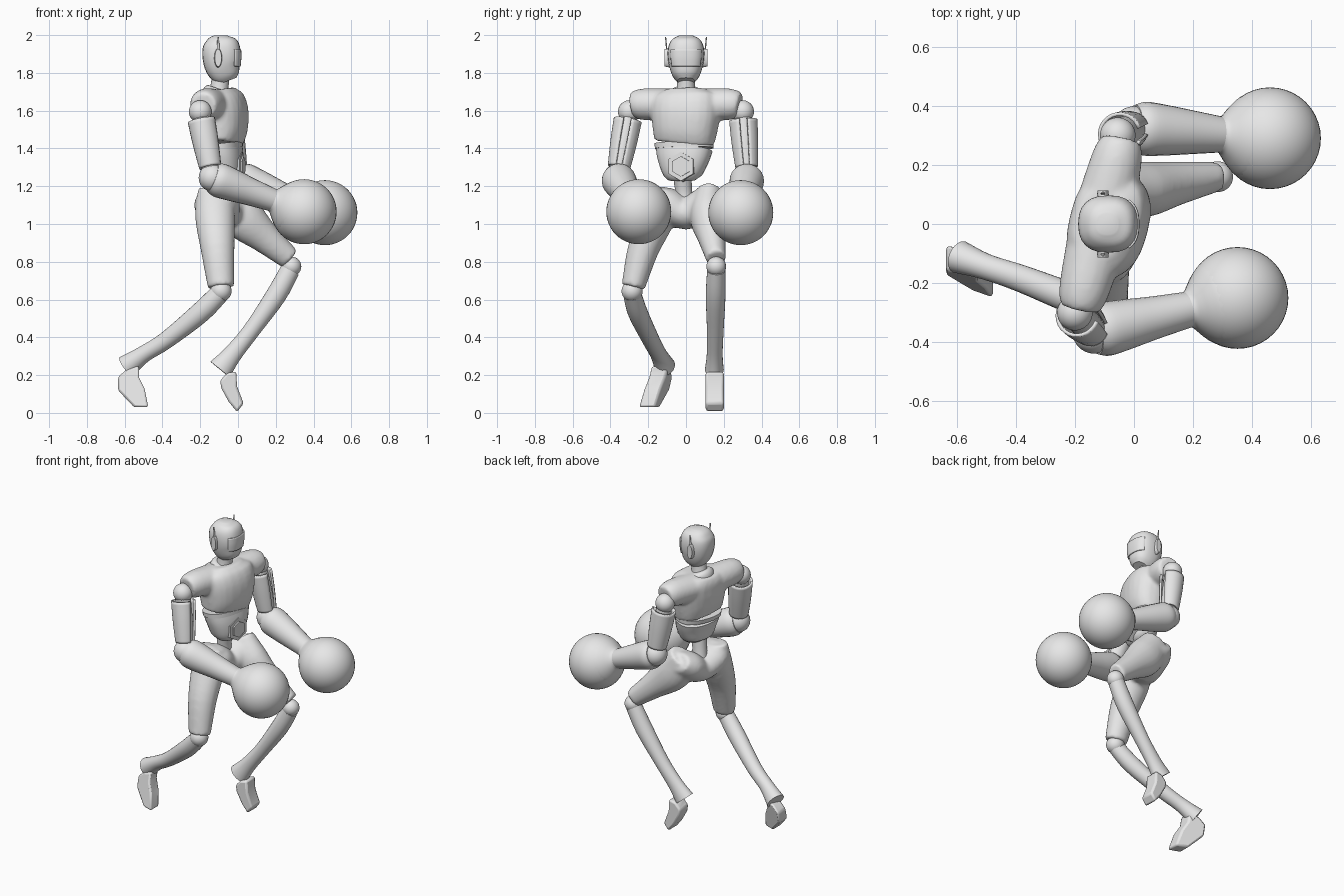
import bpy, bmesh, math
from mathutils import Vector, Matrix

old = bpy.data.objects.get("Cube")
if old:
    bpy.data.objects.remove(old)

GREY = (0.8, 0.8, 0.8, 1)
grey = bpy.data.materials.new("plain_grey")
grey.use_nodes = True
grey.diffuse_color = GREY
grey.node_tree.nodes["Principled BSDF"].inputs["Base Color"].default_value = GREY

X, Y = Vector((1, 0, 0)), Vector((0, 1, 0))
TWIST = Vector((0.26, 0.965, 0))  # shoulder line of the turned chest


def finish(name, bm, angle=40):
    bmesh.ops.recalc_face_normals(bm, faces=bm.faces)
    mesh = bpy.data.meshes.new(name)
    bm.to_mesh(mesh)
    bm.free()
    ob = bpy.data.objects.new(name, mesh)
    bpy.context.collection.objects.link(ob)
    mesh.materials.append(grey)
    bpy.ops.object.select_all(action='DESELECT')
    ob.select_set(True)
    bpy.context.view_layer.objects.active = ob
    bpy.ops.object.shade_smooth_by_angle(angle=math.radians(angle))
    return ob


def smooth_path(secs, steps):
    """Catmull-Rom through centres and radii."""
    pts = [Vector(s) for s in secs]
    out = []
    for i in range(len(pts) - 1):
        a, b, c, d = pts[max(i - 1, 0)], pts[i], pts[i + 1], pts[min(i + 2, len(pts) - 1)]
        for k in range(steps):
            t = k / steps
            out.append(b + (c - a) * (t / 2) + (a * 2 - b * 5 + c * 4 - d) * (t * t / 2)
                       + (b * 3 - a - c * 3 + d) * (t ** 3 / 2))
    return out + [pts[-1]]


def loft(bm, secs, side=Y, n=24, power=1.0, arc=None, steps=4):
    """Sections are x, y, z, radius along side, radius across it."""
    secs = smooth_path(secs, steps)
    cen = [Vector(s[:3]) for s in secs]
    a0, a1 = arc or (0, 360)
    count = n + 1 if arc else n
    rings = []
    for i, s in enumerate(secs):
        t = (cen[min(i + 1, len(cen) - 1)] - cen[max(i - 1, 0)]).normalized()
        u = (side - t * side.dot(t)).normalized()
        v = t.cross(u)
        ring = []
        for k in range(count):
            a = math.radians(a0 + (a1 - a0) * k / n)
            c, d = [math.copysign(abs(w) ** power, w) for w in (math.cos(a), math.sin(a))]
            ring.append(bm.verts.new(cen[i] + u * (s[3] * c) + v * (s[4] * d)))
        rings.append(ring)
    for p, q in zip(rings, rings[1:]):
        for k in range(count - 1 if arc else count):
            j = (k + 1) % count
            bm.faces.new((p[k], p[j], q[j], q[k]))
    if not arc:
        bm.faces.new(rings[0])
        bm.faces.new(rings[-1])


def tube(name, secs, **kw):
    bm = bmesh.new()
    loft(bm, secs, **kw)
    return finish(name, bm)


def shell(name, secs, thick, **kw):
    ob = tube(name, secs, **kw)
    ob.modifiers.new("Thickness", 'SOLIDIFY').thickness = thick
    return ob


def ball(name, centre, r):
    bm = bmesh.new()
    bmesh.ops.create_uvsphere(bm, u_segments=40, v_segments=24, radius=r,
                              matrix=Matrix.Translation(centre))
    return finish(name, bm)


def fuse(ob, voxel, rounds):
    m = ob.modifiers.new("Fuse", 'REMESH')
    m.mode, m.voxel_size, m.use_smooth_shade = 'VOXEL', voxel, True
    s = ob.modifiers.new("Soften", 'SMOOTH')
    s.factor, s.iterations = 0.5, rounds


# Head, visor, ears and neck
tube("head", [(-.055, 0, 1.757, .045, .05), (-.065, 0, 1.785, .07, .075), (-.082, 0, 1.84, .09, .095),
              (-.087, 0, 1.9, .097, .102), (-.088, 0, 1.95, .09, .094), (-.09, 0, 1.982, .068, .07),
              (-.09, 0, 1.998, .035, .035)], power=0.82)
shell("visor", [(-.082, 0, 1.835, .089, .096), (-.082, 0, 1.88, .095, .1), (-.082, 0, 1.925, .096, .099)],
      0.008, arc=(215, 325), power=0.75)
tube("neck", [(-.105, 0, 1.66, .07, .07), (-.1, 0, 1.71, .05, .05), (-.09, 0, 1.79, .046, .046)])
tube("collar", [(-.105, 0, 1.685, .09, .085), (-.103, 0, 1.705, .085, .08), (-.1, 0, 1.715, .06, .058)])
for s, label in ((1, "left"), (-1, "right")):
    tube(label + "_ear", [(-.105, s * .085, 1.88, .022, .052), (-.105, s * .113, 1.88, .018, .046)],
         side=X, steps=1)
    tube(label + "_antenna", [(-.105, s * .1, 1.9, .004, .009), (-.105, s * .108, 1.99, .003, .004)], n=8)

# Chest fused with the shoulder yoke
bm = bmesh.new()
loft(bm, [(-.088, -.01, 1.432, .16, .104), (-.083, -.005, 1.5, .172, .126), (-.087, 0, 1.6, .185, .133),
          (-.105, 0, 1.67, .175, .118), (-.112, 0, 1.71, .11, .09)], side=TWIST, power=0.82)
loft(bm, [(-.183, -.285, 1.628, .066, .066), (-.168, -.22, 1.634, .086, .084), (-.113, 0, 1.63, .1, .085),
          (-.058, .22, 1.634, .086, .084), (-.043, .285, 1.628, .066, .066)], side=X)
fuse(finish("chest", bm), 0.011, 5)

# Abdomen, waist belt, belly plate and spine
tube("abdomen", [(-.07, -.02, 1.235, .075, .055), (-.067, -.02, 1.265, .106, .082),
                 (-.07, -.015, 1.34, .138, .093), (-.08, -.01, 1.395, .152, .098)], side=TWIST, power=0.85)
tube("waist_belt", [(-.082, -.01, 1.4, .156, .101), (-.085, -.01, 1.428, .158, .103)],
     side=TWIST, power=0.85)
for name, r, out in (("belly_plate", .083, .004), ("belly_inset", .058, .012)):
    tube(name, [(-.04, -.015, 1.305, r, r), (.018 + out, -.028, 1.305, r * .93, r * .93)],
         side=Vector((0, 0, 1)), n=6, steps=1)
tube("spine", [(-.1, -.005, 1.08, .055, .055), (-.095, -.012, 1.17, .045, .045),
               (-.08, -.02, 1.26, .05, .05)])

# Pelvis and thighs as one soft body
bm = bmesh.new()
loft(bm, [(-.12, -.17, 1.15, .09, .06), (-.112, -.1, 1.105, .122, .09), (-.09, 0, 1.055, .105, .085),
          (-.068, .1, 1.105, .118, .09), (-.055, .17, 1.15, .088, .06)], side=X)
loft(bm, [(-.12, -.13, 1.19, .06, .09), (-.122, -.145, 1.05, .09, .106), (-.108, -.225, .87, .083, .09),
          (-.09, -.28, .665, .062, .07)])
loft(bm, [(-.07, .125, 1.17, .07, .095), (.015, .115, 1.045, .095, .118), (.145, .138, .925, .074, .083),
          (.275, .16, .815, .052, .06)])
fuse(finish("hips_and_thighs", bm), 0.012, 6)

# Knees and shins
for label, knee, r, shin in (
        ("right", (-.09, -.285, .645), .056,
         [(-.1, -.285, .63, .048, .052), (-.2, -.255, .53, .052, .055), (-.38, -.185, .385, .046, .046),
          (-.5, -.145, .31, .044, .045), (-.59, -.112, .245, .056, .062)]),
        ("left", (.283, .16, .775), .052,
         [(.275, .16, .755, .048, .052), (.2, .157, .62, .052, .054), (.07, .155, .435, .044, .045),
          (-.03, .152, .31, .042, .05), (-.095, .15, .23, .05, .066)])):
    ball(label + "_knee", knee, r)
    tube(label + "_shin", shin)

# Feet: side outlines given width, leaning with height and turned along the shin
for label, outline, y0, lean, turn, half in (
        ("right", [(-.525, .25), (-.59, .23), (-.635, .19), (-.635, .12), (-.55, .03), (-.475, .03),
                   (-.495, .13), (-.525, .19)], -.188, .23, -.35, .044),
        ("left", [(-.01, .22), (-.06, .21), (-.095, .17), (-.088, .13), (-.05, .06), (-.005, .005),
                  (.03, .05), (-.005, .14)], .152, 0, 0, .048)):
    bm = bmesh.new()
    sides = [[bm.verts.new((x, y0 + lean * z + turn * (x + .55) + s * half, z)) for x, z in outline]
             for s in (-1, 1)]
    for ring in sides:
        bm.faces.new(ring)
    for k in range(len(outline)):
        j = (k + 1) % len(outline)
        bm.faces.new((sides[0][k], sides[0][j], sides[1][j], sides[1][k]))
    foot = finish(label + "_foot", bm)
    bev = foot.modifiers.new("Round", 'BEVEL')
    bev.width, bev.segments = 0.012, 2

# Arms ending in large round gloves
for label, shoulder, elbow, glove in (
        ("right", (-.2, -.3, 1.595), (-.135, -.365, 1.245), (.35, -.25, 1.065)),
        ("left", (-.055, .3, 1.595), (.0, .325, 1.245), (.46, .29, 1.06))):
    S, E, G = Vector(shoulder), Vector(elbow), Vector(glove)
    ball(label + "_shoulder_joint", S, .06)
    ball(label + "_elbow_joint", E, .073)
    ball(label + "_glove", G, .172)
    tube(label + "_arm_core", [(*S.lerp(E, t), r, r) for t, r in ((0, .045), (.5, .052), (1, .045))])
    shell(label + "_upper_arm", [(*S.lerp(E, t), r, r) for t, r in
                                 ((.13, .075), (.4, .072), (.65, .066), (.84, .06))],
          0.012, arc=(108, 432))
    axis = (G - E).normalized()
    wrist = (G - E).length - .18
    tube(label + "_forearm", [(*(E + axis * d), r, r) for d, r in
                              ((.0, .078), (.04, .091), (.12, .085), (.22, .073), (wrist, .061))])
    tube(label + "_glove_cuff", [(*(E + axis * (wrist + d)), r, r) for d, r in
                                 ((-.01, .06), (.005, .066), (.022, .084), (.042, .107),
                                  (.065, .129), (.085, .142))])
